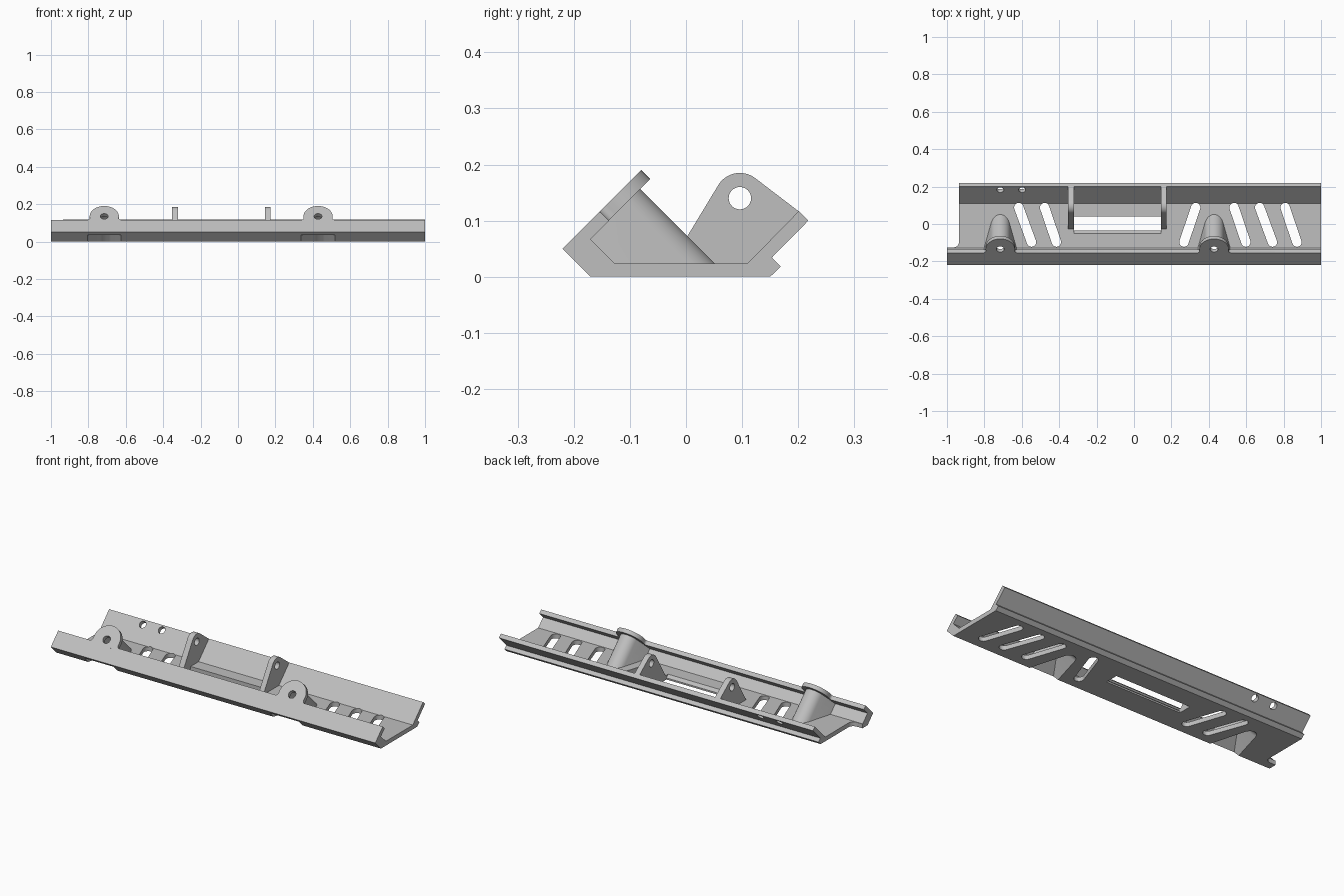
import bpy, bmesh
from math import sin, cos, pi, atan, sqrt
from mathutils import Vector

if "Cube" in bpy.data.objects:
    bpy.data.objects.remove(bpy.data.objects["Cube"])

grey = bpy.data.materials.new("light_grey")
grey.use_nodes = True
COLOR = (0.52, 0.52, 0.52, 1)
grey.diffuse_color = COLOR
grey.node_tree.nodes["Principled BSDF"].inputs["Base Color"].default_value = COLOR

X, Y, Z = Vector((1, 0, 0)), Vector((0, 1, 0)), Vector((0, 0, 1))
U = (Y - Z).normalized()   # down the boss axis, into the tray
V = (Y + Z).normalized()   # up along the front wall


def prism(name, pts, a, b, t, lo, hi, origin=(0, 0, 0)):
    """Extrude a 2D outline on axes a, b from lo to hi along t."""
    bm = bmesh.new()
    o = Vector(origin)
    low = [bm.verts.new(o + a * p + b * q + t * lo) for p, q in pts]
    high = [bm.verts.new(o + a * p + b * q + t * hi) for p, q in pts]
    bm.faces.new(low)
    bm.faces.new(high)
    n = len(pts)
    for i in range(n):
        j = (i + 1) % n
        bm.faces.new((low[i], low[j], high[j], high[i]))
    bmesh.ops.recalc_face_normals(bm, faces=bm.faces)
    mesh = bpy.data.meshes.new(name)
    bm.to_mesh(mesh)
    bm.free()
    mesh.materials.append(grey)
    ob = bpy.data.objects.new(name, mesh)
    bpy.context.collection.objects.link(ob)
    return ob


def combine(target, tool, op):
    """Apply a boolean and discard the tool object."""
    mod = target.modifiers.new(op, 'BOOLEAN')
    mod.operation, mod.solver, mod.object = op, 'EXACT', tool
    bpy.context.view_layer.objects.active = target
    bpy.ops.object.modifier_apply(modifier=mod.name)
    bpy.data.objects.remove(tool)


def arc(cx, cy, r, start, end, n=16):
    return [(cx + r * cos(start + (end - start) * i / n),
             cy + r * sin(start + (end - start) * i / n)) for i in range(n + 1)]


def box(x0, x1, y0, y1):
    return [(x0, y0), (x1, y0), (x1, y1), (x0, y1)]


def arch(r, bottom):
    """Round-topped outline with flaring sides."""
    flare = atan(0.4)
    w = (r - bottom * sin(flare)) / cos(flare)
    return [(w, bottom)] + arc(0, 0, r, flare, pi - flare) + [(-w, bottom)]


# Tray: constant cross-section along x
section = [(-0.22, 0.05), (-0.17, 0), (0.15, 0), (0.169, 0.018), (0.153, 0.034),
           (0.218, 0.1), (0.201, 0.117), (0.11, 0.024), (-0.127, 0.024),
           (-0.17, 0.067), (-0.137, 0.1), (-0.154, 0.116)]
tray = prism("mounting_tray", section, Y, Z, X, -1, 1)

# Notch at the right end, with a rounded inner corner
notch = [(-1.1, 0.4), (-1.1, -0.125), (-0.965, -0.125)]
notch += arc(-0.965, -0.095, 0.03, -pi / 2, 0, 8) + [(-0.935, 0.4)]
combine(tray, prism("notch", notch, X, Y, Z, -0.1, 0.3), 'DIFFERENCE')

# Hinge brackets
bracket = [(-0.028, 0.022), (0.11, 0.022), (0.203, 0.115)]
bracket += arc(0.096, 0.14, 0.045, 0.9, pi - 0.55) + []
for x0, x1 in ((-0.352, -0.32), (0.145, 0.175)):
    lug = prism("bracket", bracket, Y, Z, X, x0, x1)
    pin = prism("pin_hole", arc(0.096, 0.14, 0.02, 0, 2 * pi, 24)[:-1], Y, Z, X, x0 - 0.1, x1 + 0.1)
    combine(lug, pin, 'DIFFERENCE')
    combine(tray, lug, 'UNION')

# Screw bosses: round front tab, sloping hollow shell, screw hole
FRONT, TAB_R, WALL_V, FILLET = -0.191, 0.078, -0.0275, 0.015
fv = WALL_V + FILLET
fx = sqrt((TAB_R + FILLET) ** 2 - fv ** 2)
tilt = atan(fv / fx)
tab = [(fx, WALL_V - 0.01)] + arc(fx, fv, FILLET, -pi / 2, -pi + tilt, 6)
tab += arc(0, 0, TAB_R, tilt, pi - tilt, 28)
tab += arc(-fx, fv, FILLET, -tilt, -pi / 2, 6) + [(-fx, WALL_V - 0.01)]
for x in (-0.715, 0.428):
    at = (x, 0, 0)
    shell = prism("boss_shell", arch(0.053, -0.115), X, V, U, FRONT + 0.012, 0.2, at)
    combine(shell, prism("clip", box(x - 0.3, x + 0.3, -0.4, 0.4), X, Y, Z, 0.012, 0.5), 'INTERSECT')
    combine(tray, shell, 'UNION')
    combine(tray, prism("boss_tab", tab, X, V, U, FRONT, FRONT + 0.0225, at), 'UNION')
    combine(tray, prism("pocket", arch(0.039, -0.2), X, V, U, FRONT + 0.0225, 0.3, at), 'DIFFERENCE')
    hole = arc(0, 0, 0.021, 0, 2 * pi, 24)[:-1]
    combine(tray, prism("screw_hole", hole, X, V, U, -0.3, -0.1, at), 'DIFFERENCE')

# Slanted vent slots in the floor: top x and lean
for top, lean in ((-0.616, 0.068), (-0.478, 0.063), (0.33, -0.063),
                  (0.535, 0.063), (0.672, 0.068), (0.808, 0.063)):
    turn = atan(lean / 0.185)
    slot = arc(top, 0.088, 0.025, turn, turn + pi, 10)
    slot += arc(top + lean, -0.097, 0.025, turn + pi, turn + 2 * pi, 10)
    combine(tray, prism("slot", slot, X, Y, Z, -0.1, 0.04), 'DIFFERENCE')

# Window between the brackets, with a sloping front edge
window = [(-0.011, -0.035), (-0.035, -0.011), (-0.059, 0.035), (0.04, 0.035), (0.04, -0.035)]
window = [(-0.035, -0.03), (-0.035, 0.009), (-0.052, 0.026), (-0.052, 0.04), (0.04, 0.04), (0.04, -0.03)]
combine(tray, prism("window", window, Y, Z, X, -0.32, 0.145), 'DIFFERENCE')

# Two holes square to the back wall
for x in (-0.715, -0.598):
    hole = arc(0, 0, 0.019, 0, 2 * pi, 24)[:-1]
    combine(tray, prism("wall_hole", hole, X, V, U, -0.06, 0.1, (x, 0.183, 0.097)), 'DIFFERENCE')

bpy.ops.object.select_all(action='DESELECT')
tray.select_set(True)
bpy.context.view_layer.objects.active = tray
bpy.ops.object.shade_smooth_by_angle(angle=0.5)
